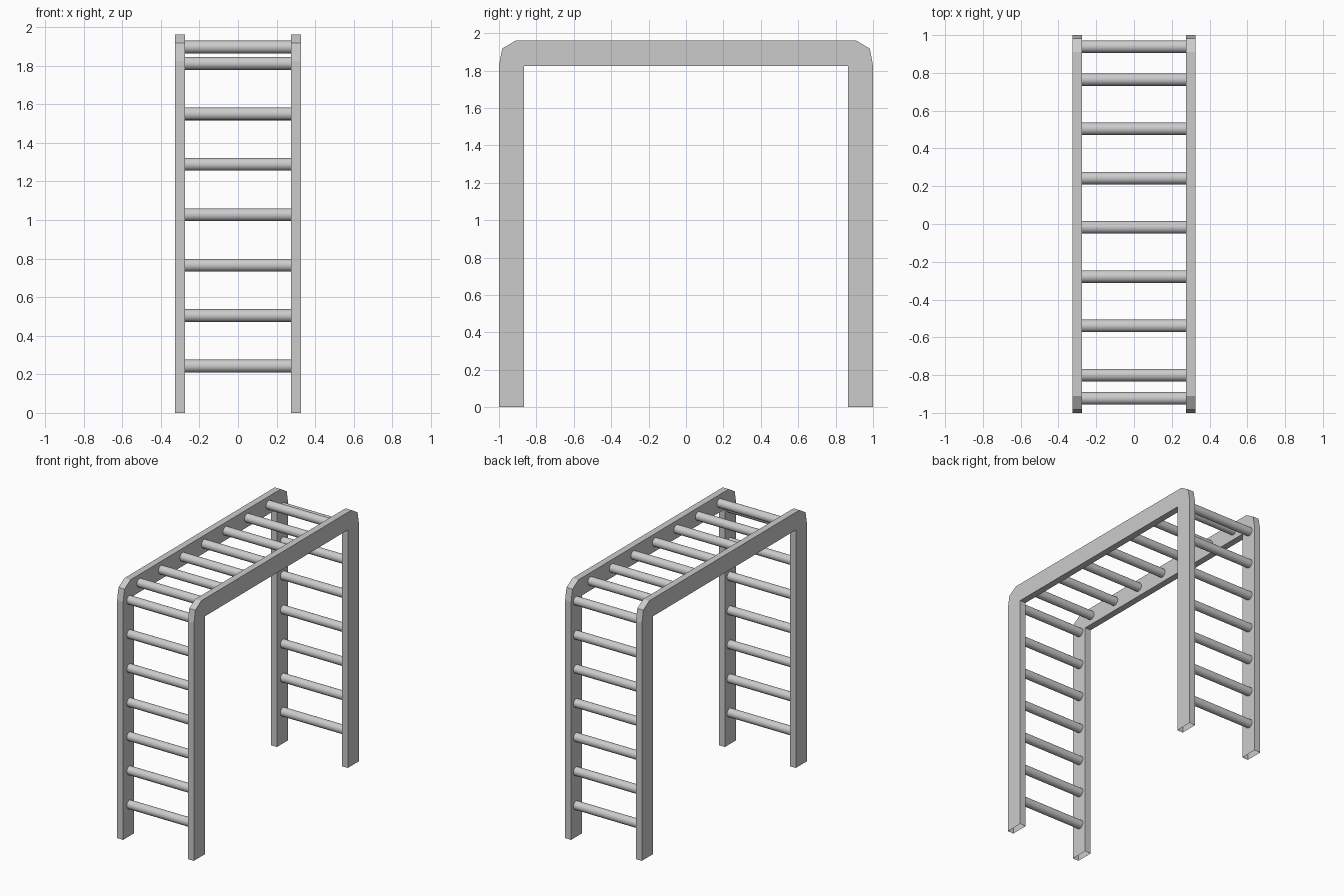
import bpy, bmesh, math

if "Cube" in bpy.data.objects:
    bpy.data.objects.remove(bpy.data.objects["Cube"])

LEG_TOP, TOP, IN_Y = 1.825, 1.961, 0.865
X_IN, X_OUT = 0.275, 0.326


# Side frame: two hollow legs (open at the floor) and a chamfered top beam
def side_frame(name, x0, x1):
    beam = [(-1, LEG_TOP), (-IN_Y, LEG_TOP), (IN_Y, LEG_TOP), (1, LEG_TOP),
            (0.983, 1.917), (0.91, TOP), (-0.91, TOP), (-0.983, 1.917)]
    outline = [(-1, 0)] + [beam[0]] + beam[:3:-1] + [beam[3], (1, 0), (IN_Y, 0),
               beam[2], beam[1], (-IN_Y, 0)]
    legs = [[(s, 0), (s * IN_Y, 0), (s * IN_Y, LEG_TOP), (s, LEG_TOP)] for s in (-1, 1)]
    bm = bmesh.new()
    verts = {(x, p): bm.verts.new((x, *p)) for p in outline for x in (x0, x1)}
    for x in (x0, x1):
        for poly in [beam] + legs:
            bm.faces.new([verts[x, p] for p in poly])
    for a, b in zip(outline, outline[1:] + outline[:1]):
        if a[1] + b[1] > 0:
            bm.faces.new([verts[x0, a], verts[x0, b], verts[x1, b], verts[x1, a]])
    bmesh.ops.recalc_face_normals(bm, faces=bm.faces)
    me = bpy.data.meshes.new(name)
    bm.to_mesh(me)
    bm.free()
    bpy.context.collection.objects.link(bpy.data.objects.new(name, me))


# Round rung spanning the two frames
def rung(name, y, z):
    bpy.ops.mesh.primitive_cylinder_add(vertices=32, radius=0.033, depth=2 * X_IN + 0.004,
                                        location=(0, y, z), rotation=(0, math.pi / 2, 0))
    bpy.context.object.name = name
    bpy.ops.object.shade_smooth_by_angle()


side_frame("left_frame", -X_OUT, -X_IN)
side_frame("right_frame", X_IN, X_OUT)

# Ladder rungs at both ends and overhead rungs
for i in range(7):
    z = 0.243 + i * 0.2615
    rung(f"front_rung_{i + 1}", -0.923, z)
    rung(f"back_rung_{i + 1}", 0.939, z)
    rung(f"overhead_rung_{i + 1}", -0.80 + i * 0.2608, 1.897)
